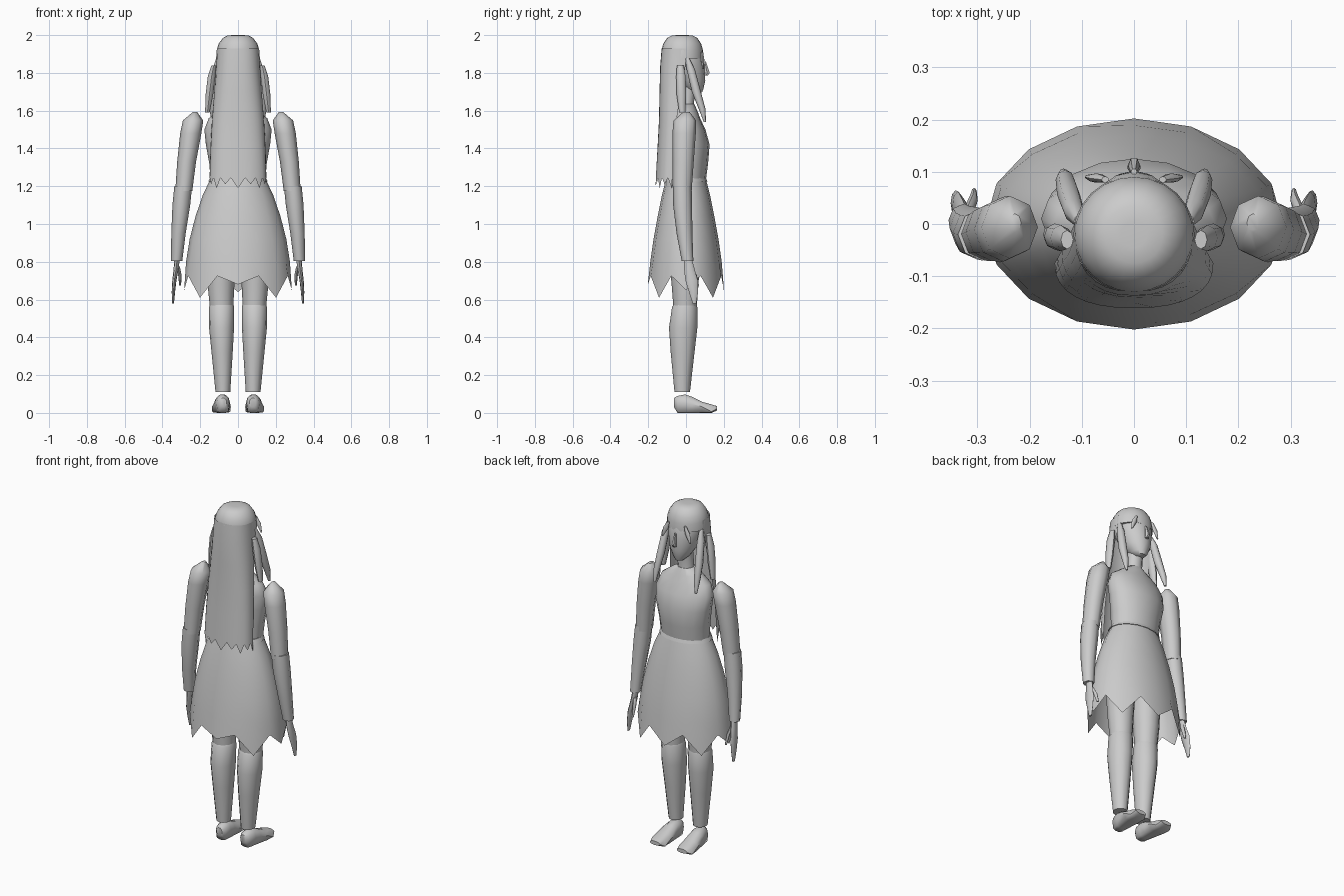
import bpy, bmesh, math

grey = bpy.data.materials.new("plain grey")
grey.diffuse_color = (0.6, 0.6, 0.6, 1)


def finish(name, bm, angle=50):
    bmesh.ops.recalc_face_normals(bm, faces=bm.faces)
    me = bpy.data.meshes.new(name)
    bm.to_mesh(me)
    bm.free()
    me.materials.append(grey)
    ob = bpy.data.objects.new(name, me)
    bpy.context.collection.objects.link(ob)
    bpy.ops.object.select_all(action='DESELECT')
    ob.select_set(True)
    bpy.context.view_layer.objects.active = ob
    bpy.ops.object.shade_smooth_by_angle(angle=math.radians(angle))
    return ob


def skin(bm, rows, closed):
    for a, b in zip(rows, rows[1:]):
        n = len(a)
        for i in range(n if closed else n - 1):
            j = (i + 1) % n
            bm.faces.new((a[i], a[j], b[j], b[i]))


def loft(name, rings, n=12, along='z', caps=True, side=1):
    """Ellipse rings (x, y, z, half width, half depth) joined into a tube."""
    bm = bmesh.new()
    rows = []
    for x, y, z, a, b in rings:
        row = []
        for i in range(n):
            t = math.tau * i / n
            u, v = a * math.cos(t), b * math.sin(t)
            co = (x + u, y + v, z) if along == 'z' else (x + u, y, z + v)
            row.append(bm.verts.new((side * co[0], co[1], co[2])))
        rows.append(row)
    skin(bm, rows, True)
    if caps:
        bm.faces.new(rows[0])
        bm.faces.new(rows[-1])
    return finish(name, bm)


# Head, nose and neck
loft("head", [(0, .055, 1.695, .025, .03), (0, .04, 1.715, .045, .052),
              (0, .02, 1.76, .072, .082), (0, 0, 1.83, .092, .1),
              (0, -.01, 1.9, .1, .1), (0, -.02, 1.95, .085, .085)], 16)
loft("nose", [(0, .105, 1.785, .012, .01), (0, .112, 1.80, .012, .016),
              (0, .1, 1.86, .006, .006)], 6)
loft("neck", [(0, 0, 1.58, .06, .05), (0, 0, 1.64, .045, .042),
              (0, .01, 1.74, .043, .045)], 12)

# Upper body
loft("torso", [(0, .005, 1.23, .145, .1), (0, .012, 1.32, .152, .105),
               (0, .02, 1.42, .17, .105), (0, .01, 1.5, .178, .093),
               (0, 0, 1.56, .155, .075), (0, 0, 1.6, .1, .06),
               (0, 0, 1.635, .05, .044)], 16)

# Flared skirt with a zigzag hem
bm = bmesh.new()
rows = []
for z, a, b in [(1.24, .145, .105), (1.15, .188, .128), (1.04, .225, .15),
                (.92, .256, .172), (.8, .275, .189), (.7, .285, .202)]:
    row = []
    for i in range(16):
        t = math.tau * i / 16
        zz = z
        if z == .7:
            zz = .725 if i % 2 else {0: .65, 8: .65, 4: .64, 12: .68}.get(i, .61)
        row.append(bm.verts.new((a * math.cos(t), b * math.sin(t), zz)))
    rows.append(row)
skin(bm, rows, True)
finish("skirt", bm)
loft("waistband", [(0, 0, 1.225, .157, .113), (0, 0, 1.245, .147, .106)], 16)
loft("hips", [(0, -.01, .84, .13, .09), (0, -.01, .95, .16, .11),
              (0, -.01, 1.08, .15, .1), (0, 0, 1.2, .12, .085)], 14)

# Hair cap
loft("hair_cap", [(0, -.02, 1.875, .116, .112), (0, -.02, 1.92, .113, .11),
                  (0, -.02, 1.955, .102, .1), (0, -.02, 1.985, .08, .08),
                  (0, -.02, 1.998, .055, .055), (0, -.02, 2.0, .025, .025)], 24)

# Long sheet of hair down the back, open at the front, with a ragged hem
bm = bmesh.new()
rows = []
for z, cy, a, b, span in [(1.93, -.02, .112, .109, 100), (1.83, -.025, .117, .112, 98),
                          (1.7, -.04, .126, .1, 95), (1.55, -.055, .138, .088, 92),
                          (1.4, -.065, .146, .086, 90), (1.22, -.075, .152, .086, 90)]:
    row = []
    for i in range(17):
        t = math.radians(-90 + span * (i / 8 - 1))
        c, s = math.cos(t), math.sin(t)
        zz = z if z > 1.3 else (1.19 if i % 4 == 0 else 1.21 if i % 2 == 0 else 1.245)
        row.append(bm.verts.new((a * math.copysign(abs(c) ** .85, c),
                                 cy + b * math.copysign(abs(s) ** .85, s), zz)))
    rows.append(row)
skin(bm, rows, False)
finish("back_hair", bm)

for s, tag in ((1, "right"), (-1, "left")):
    # Hanging hair locks and small fringe strands
    loft(f"side_lock_{tag}", [(.128, -.03, 1.84, .012, .018), (.14, -.027, 1.78, .02, .025),
                              (.152, -.024, 1.68, .02, .025), (.162, -.02, 1.59, .012, .016)],
         8, side=s)
    loft(f"front_lock_{tag}", [(.105, .005, 1.88, .01, .012), (.115, .025, 1.82, .02, .022),
                               (.125, .055, 1.7, .022, .024), (.132, .085, 1.61, .018, .018),
                               (.135, .1, 1.54, .007, .006)], 8, side=s)
    loft(f"fringe_strand_{tag}", [(.055, .085, 1.91, .007, .006), (.072, .088, 1.87, .017, .009),
                                  (.09, .09, 1.82, .004, .004)], 8, side=s)

    # Arms
    loft(f"upper_arm_{tag}", [(.228, .002, 1.592, .012, .018), (.238, -.006, 1.548, .054, .06),
                              (.25, -.01, 1.48, .056, .062), (.272, -.015, 1.33, .05, .056),
                              (.287, -.02, 1.175, .045, .05)], 8, side=s)
    loft(f"forearm_{tag}", [(.29, -.02, 1.2, .047, .05), (.3, -.018, 1.1, .047, .05),
                            (.315, -.008, .95, .038, .042), (.325, .008, .805, .03, .031)],
         8, side=s)
    # Hand and thumb
    loft(f"hand_{tag}", [(.322, .01, .82, .015, .02), (.328, .018, .76, .013, .028),
                         (.337, .03, .7, .011, .033), (.342, .04, .64, .009, .024),
                         (.344, .045, .58, .005, .01)], 8, side=s)
    loft(f"thumb_{tag}", [(.318, .022, .775, .01, .013), (.308, .045, .73, .009, .012),
                          (.306, .062, .675, .005, .007)], 8, side=s)

    # Legs
    loft(f"thigh_{tag}", [(.087, -.005, .56, .062, .062), (.09, -.005, .68, .071, .071),
                          (.088, -.008, .85, .08, .085), (.085, -.01, 1.0, .08, .09)],
         12, side=s)
    loft(f"lower_leg_{tag}", [(.086, -.005, .578, .06, .058), (.087, -.007, .56, .067, .067),
                              (.087, -.015, .45, .066, .075), (.084, -.018, .32, .056, .063),
                              (.08, -.02, .11, .039, .041)], 12, side=s)

    # Foot, wide at the sole and flattening toward the toes
    foot = loft(f"foot_{tag}", [(.078, -.064, .055, .018, .025), (.08, -.045, .05, .034, .042),
                                (.082, -.005, .053, .04, .047), (.085, .035, .046, .044, .04),
                                (.088, .085, .033, .05, .027), (.089, .135, .026, .048, .02),
                                (.089, .165, .024, .034, .012)], 10, along='y', side=s)
    for v in foot.data.vertices:
        if v.co.z < .03 and v.co.y < .16:
            v.co.z = max(0.0, v.co.z * .4 - .004)
